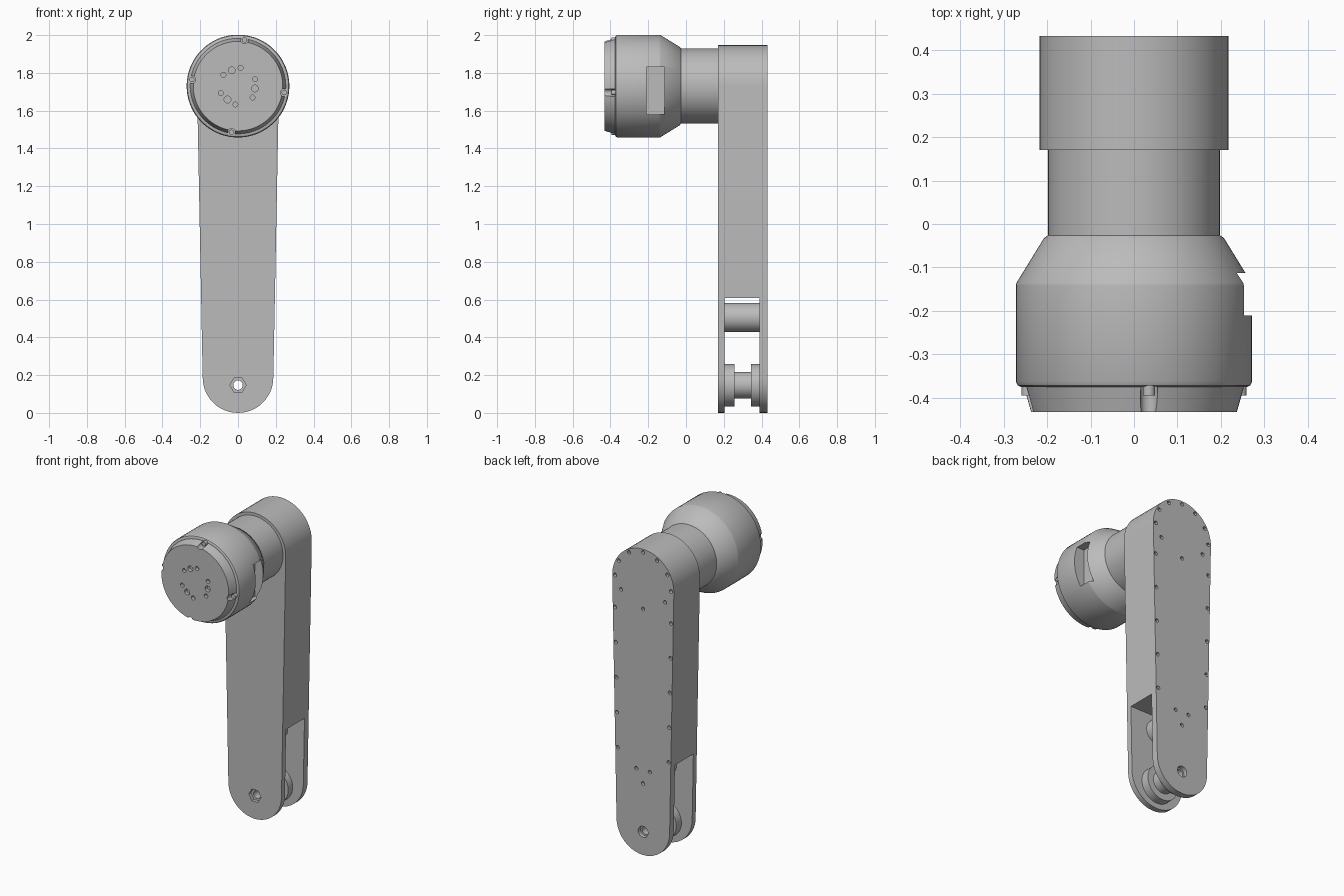
import bpy, bmesh, math
from mathutils import Vector, Matrix

cube = bpy.data.objects.get("Cube")
if cube:
    bpy.data.objects.remove(cube, do_unlink=True)

grey = bpy.data.materials.new("machined grey")
grey.use_nodes = True
grey.diffuse_color = (0.5, 0.5, 0.5, 1)
grey.node_tree.nodes["Principled BSDF"].inputs["Base Color"].default_value = (0.5, 0.5, 0.5, 1)

HEAD_Z, AXLE_Z, POST_Z = 1.73, 0.147, 0.505


def lathe(bm, profile, x=0, z=0, sides=64, closed=False):
    """Revolve (radius, y) points around an axis parallel to y."""
    rings = []
    for r, y in profile:
        ring = []
        for i in range(sides):
            a = math.tau * (i + 0.5) / sides
            ring.append(bm.verts.new((x + r * math.sin(a), y, z + r * math.cos(a))))
        rings.append(ring)
    pairs = list(zip(rings, rings[1:]))
    if closed:
        pairs.append((rings[-1], rings[0]))
    else:
        bm.faces.new(rings[0])
        bm.faces.new(rings[-1])
    for a, b in pairs:
        for i in range(sides):
            j = (i + 1) % sides
            bm.faces.new((a[i], a[j], b[j], b[i]))


def rod(bm, r, y0, y1, x=0, z=0, sides=16):
    lathe(bm, [(r, y0), (r, y1)], x, z, sides)


def box(bm, low, high):
    low, high = Vector(low), Vector(high)
    size = Matrix.Diagonal((high - low).to_4d())
    bmesh.ops.create_cube(bm, size=1, matrix=Matrix.Translation((low + high) / 2) @ size)


def finish(bm, name):
    bmesh.ops.recalc_face_normals(bm, faces=bm.faces)
    mesh = bpy.data.meshes.new(name)
    bm.to_mesh(mesh)
    bm.free()
    mesh.materials.append(grey)
    ob = bpy.data.objects.new(name, mesh)
    bpy.context.collection.objects.link(ob)
    return ob


def activate(ob):
    bpy.ops.object.select_all(action='DESELECT')
    ob.select_set(True)
    bpy.context.view_layer.objects.active = ob


def cut(ob, bm):
    cutter = finish(bm, "cutter")
    cutter.hide_render = True
    mod = ob.modifiers.new("cut", 'BOOLEAN')
    mod.operation, mod.solver, mod.object = 'DIFFERENCE', 'EXACT', cutter
    activate(ob)
    bpy.ops.object.modifier_apply(modifier=mod.name)
    bpy.data.objects.remove(cutter, do_unlink=True)


def smooth(ob):
    activate(ob)
    bpy.ops.object.shade_smooth_by_angle(angle=math.radians(30))


# Tapered arm with rounded ends
FRONT, BACK = 0.17, 0.432
SEGS = 24
outline = []
for r, zc, start in ((0.217, HEAD_Z, 0), (0.187, 0.187, math.pi)):
    for i in range(SEGS + 1):
        a = start + math.pi * i / SEGS
        outline.append((r * math.cos(a), FRONT, zc + r * math.sin(a)))
bm = bmesh.new()
face = bm.faces.new([bm.verts.new(p) for p in outline])
out = bmesh.ops.extrude_face_region(bm, geom=[face])
verts = [v for v in out["geom"] if isinstance(v, bmesh.types.BMVert)]
bmesh.ops.translate(bm, verts=verts, vec=(0, BACK - FRONT, 0))
arm = finish(bm, "arm")

# Fork opening, axle recesses and cover screw holes
bm = bmesh.new()
box(bm, (-1, 0.205, -0.5), (1, 0.39, 0.608))
rod(bm, 0.035, BACK - 0.025, 0.5, z=AXLE_Z, sides=24)
for i in range(6):
    a = math.tau * i / 6
lathe(bm, [(0.043, 0.1), (0.043, FRONT + 0.022)], z=AXLE_Z, sides=6)
holes = [(0, 1.566), (0, POST_Z - 0.05)]
for i in range(7):
    a = math.pi * i / 6
    holes.append((0.197 * math.cos(a), HEAD_Z + 0.197 * math.sin(a)))
for side in (-1, 1):
    holes += [(side * 0.155, 1.65), (side * 0.048, POST_Z + 0.035)]
    for i in range(5):
        z = 1.526 - 0.222 * i
        holes.append((side * (0.167 + 0.02 * z), z))
for x, z in holes:
    rod(bm, 0.012, BACK - 0.02, 0.5, x, z, 12)
cut(arm, bm)
bm = bmesh.new()
rod(bm, 0.025, 0, 0.6, z=AXLE_Z, sides=24)
cut(arm, bm)
smooth(arm)

# Spacer post in the fork
bm = bmesh.new()
rod(bm, 0.077, 0.2, 0.395, z=POST_Z, sides=40)
smooth(finish(bm, "spacer_post"))

# Grooved roller with an axle bore
bm = bmesh.new()
lathe(bm, [(0.025, 0.2), (0.112, 0.2), (0.112, 0.258), (0.07, 0.258), (0.07, 0.345),
           (0.112, 0.345), (0.112, 0.395), (0.025, 0.395)], z=AXLE_Z, closed=True)
smooth(finish(bm, "roller"))

# Joint head with neck, flared housing and front collar
bm = bmesh.new()
lathe(bm, [(0.198, 0.18), (0.198, -0.026), (0.207, -0.032), (0.271, -0.136),
           (0.272, -0.142), (0.272, -0.362), (0.268, -0.371), (0.26, -0.375),
           (0.253, -0.375), (0.237, -0.432)], z=HEAD_Z, sides=80)
head = finish(bm, "joint_head")

# Side pocket, collar notches and mounting holes
bm = bmesh.new()
box(bm, (0.2, -0.21, 1.58), (0.4, -0.113, 1.83))
notches = []
for i in range(4):
    a = math.radians(82 + 90 * i)
    notches.append((0.247 * math.cos(a), HEAD_Z + 0.247 * math.sin(a)))
for x, z in notches:
    rod(bm, 0.02, -0.5, -0.372, x, z, 20)
for centre in (112, 232, 352):
    for offset, r in ((-30, 0.013), (0, 0.018), (30, 0.013)):
        a = math.radians(centre + offset)
        d = 0.09 if offset == 0 else 0.098
        rod(bm, r, -0.5, -0.41, d * math.cos(a), HEAD_Z + d * math.sin(a))
cut(head, bm)
smooth(head)

# Collar screws sitting in the notches
bm = bmesh.new()
for x, z in notches:
    rod(bm, 0.014, -0.395, -0.365, x, z)
smooth(finish(bm, "collar_screws"))
